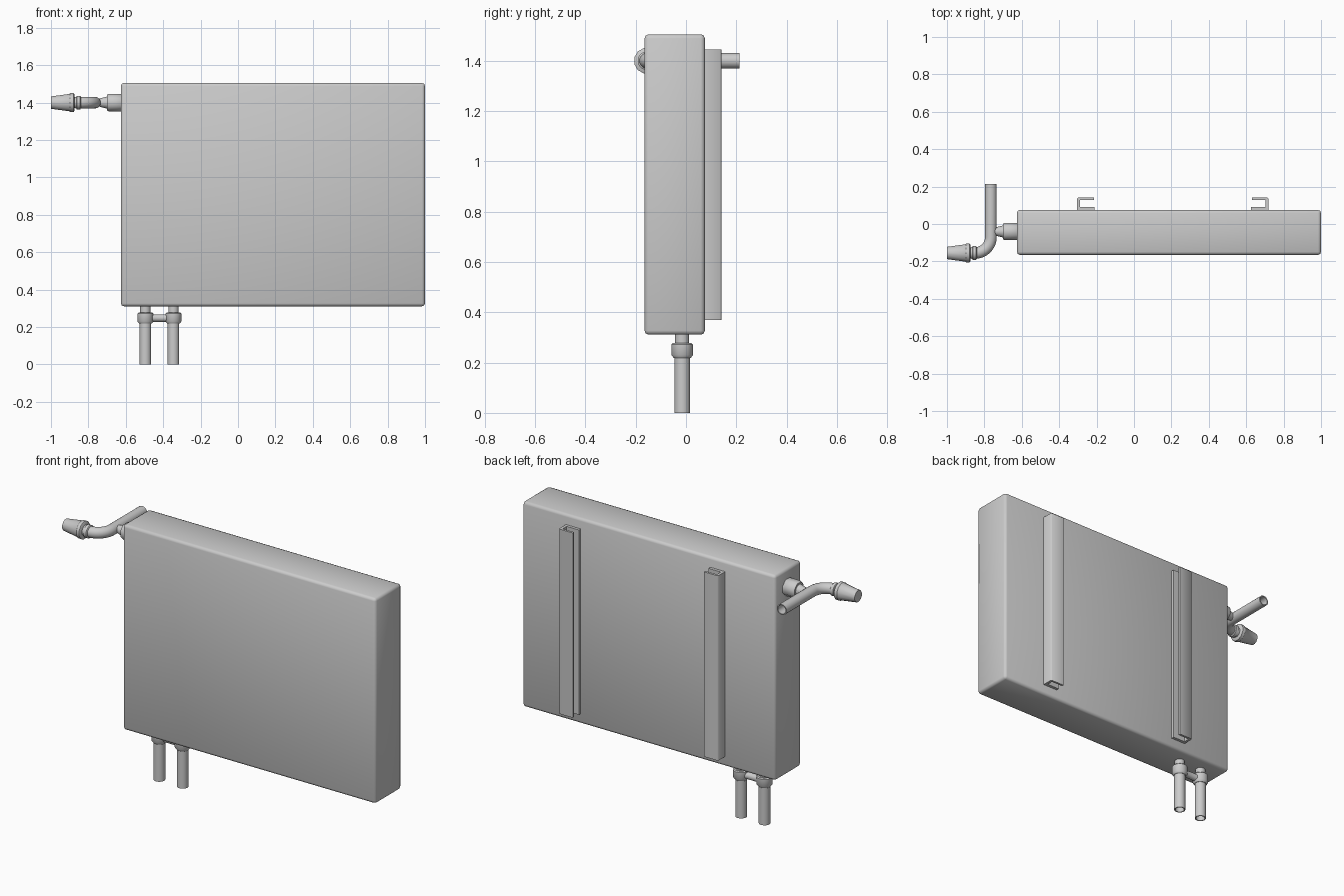
import bpy, bmesh, math
from mathutils import Vector

cube = bpy.data.objects.get("Cube")
if cube:
    bpy.data.objects.remove(cube)

grey = bpy.data.materials.new("light_grey")
grey.use_nodes = True
COLOUR = (0.6, 0.6, 0.6, 1)
grey.diffuse_color = COLOUR
grey.node_tree.nodes["Principled BSDF"].inputs["Base Color"].default_value = COLOUR


def finish(name, bm, angle=40):
    bmesh.ops.recalc_face_normals(bm, faces=bm.faces)
    mesh = bpy.data.meshes.new(name)
    bm.to_mesh(mesh)
    bm.free()
    mesh.materials.append(grey)
    ob = bpy.data.objects.new(name, mesh)
    bpy.context.collection.objects.link(ob)
    bpy.ops.object.select_all(action='DESELECT')
    ob.select_set(True)
    bpy.context.view_layer.objects.active = ob
    if angle is None:
        bpy.ops.object.shade_smooth()
    else:
        bpy.ops.object.shade_smooth_by_angle(angle=math.radians(angle))
    return ob


def lathe(name, centre, axis, profile, sides=24, closed=False):
    """Spin (distance along axis, radius) points around an axis."""
    bm = bmesh.new()
    rot = Vector((0, 0, 1)).rotation_difference(Vector(axis))
    rings = []
    for d, r in profile:
        ring = []
        for i in range(sides):
            a = math.tau * (i + 0.5) / sides
            p = Vector((r * math.cos(a), r * math.sin(a), d))
            ring.append(bm.verts.new(Vector(centre) + rot @ p))
        rings.append(ring)
    pairs = list(zip(rings, rings[1:]))
    if closed:
        pairs.append((rings[-1], rings[0]))
    else:
        bm.faces.new(rings[0])
        bm.faces.new(rings[-1])
    for a, b in pairs:
        for i in range(sides):
            j = (i + 1) % sides
            bm.faces.new((a[i], a[j], b[j], b[i]))
    return finish(name, bm)


def sweep(name, path, radius, inner, sides=20):
    """Hollow tube following a path in a horizontal plane."""
    bm = bmesh.new()
    pts = [Vector(p) for p in path]
    up = Vector((0, 0, 1))
    shells = []
    for r in (radius, inner):
        rings = []
        for k, p in enumerate(pts):
            t = (pts[min(k + 1, len(pts) - 1)] - pts[max(k - 1, 0)]).normalized()
            side = t.cross(up)
            rings.append([bm.verts.new(p + r * (math.cos(a) * side + math.sin(a) * up))
                          for a in (math.tau * i / sides for i in range(sides))])
        shells.append(rings)
    loop = shells[0] + shells[1][::-1]
    for a, b in zip(loop, loop[1:] + loop[:1]):
        for i in range(sides):
            j = (i + 1) % sides
            bm.faces.new((a[i], a[j], b[j], b[i]))
    return finish(name, bm)


# Panel body with softened edges
bm = bmesh.new()
bmesh.ops.create_cube(bm, size=1)
for v in bm.verts:
    v.co = Vector((0.187 + v.co.x * 1.626, -0.045 + v.co.y * 0.24, 0.908 + v.co.z * 1.194))
bmesh.ops.bevel(bm, geom=bm.edges[:], offset=0.016, segments=2, profile=0.5, affect='EDGES')
finish("radiator_panel", bm, None)

# C-shaped wall brackets, opening towards each other
BRACKET = [(0, 0.07), (0.095, 0.07), (0.095, 0.092), (0.04, 0.092), (0.016, 0.092),
           (0.016, 0.128), (0.09, 0.128), (0.09, 0.141), (0.006, 0.141), (0, 0.135)]
for name, x0, way in (("right_wall_bracket", -0.305, 1), ("left_wall_bracket", 0.72, -1)):
    bm = bmesh.new()
    face = bm.faces.new([bm.verts.new((x0 + way * x, y, 0.37)) for x, y in BRACKET])
    ext = bmesh.ops.extrude_face_region(bm, geom=[face])
    for g in ext["geom"]:
        if isinstance(g, bmesh.types.BMVert):
            g.co.z = 1.445
    finish(name, bm, 50)

# Supply and return pipes below the panel
for name, x in (("right", -0.495), ("left", -0.345)):
    lathe(name + "_bottom_pipe", (x, -0.015, 0), (0, 0, 1),
          [(0, 0.031), (0.23, 0.031), (0.23, 0.025), (0, 0.025)], closed=True)
    lathe(name + "_pipe_neck", (x, -0.015, 0), (0, 0, 1), [(0.22, 0.028), (0.32, 0.028)])
    lathe(name + "_pipe_collar", (x, -0.015, 0), (0, 0, 1),
          [(0.218, 0.034), (0.23, 0.043), (0.272, 0.043), (0.277, 0.038)])
lathe("collar_bridge", (-0.42, -0.015, 0.248), (1, 0, 0),
      [(-0.06, 0.026), (-0.03, 0.02), (0.03, 0.02), (0.06, 0.026)])

# Side connection: nut and tapered neck
lathe("side_nut", (-0.62, -0.04, 1.4), (-1, 0, 0),
      [(0, 0.046), (0.006, 0.05), (0.072, 0.05), (0.08, 0.045)], sides=8)
lathe("side_neck", (-0.69, -0.04, 1.4), (-1, 0, 0),
      [(0, 0.034), (0.02, 0.03), (0.05, 0.022), (0.075, 0.022)])

# Valve pipe: straight run, quarter bend, short run to the head
X, Y, R = -0.765, -0.155, 0.085
path = [(X, 0.213, 1.4), (X, 0.05, 1.4)]
for i in range(11):
    a = math.pi / 2 * i / 10
    path.append((X - R + R * math.cos(a), Y + R - R * math.sin(a), 1.4))
path.append((-0.87, Y, 1.4))
sweep("valve_pipe", path, 0.031, 0.025)

# Collar and tapered control head
lathe("valve_collar", (-0.84, Y, 1.4), (-1, 0, 0),
      [(0, 0.032), (0.004, 0.037), (0.022, 0.037), (0.025, 0.03), (0.045, 0.03)])
lathe("valve_head", (-0.875, Y, 1.4), (-1, 0, 0),
      [(0, 0.046), (0.004, 0.052), (0.022, 0.052), (0.026, 0.048), (0.125, 0.034)], sides=12)
